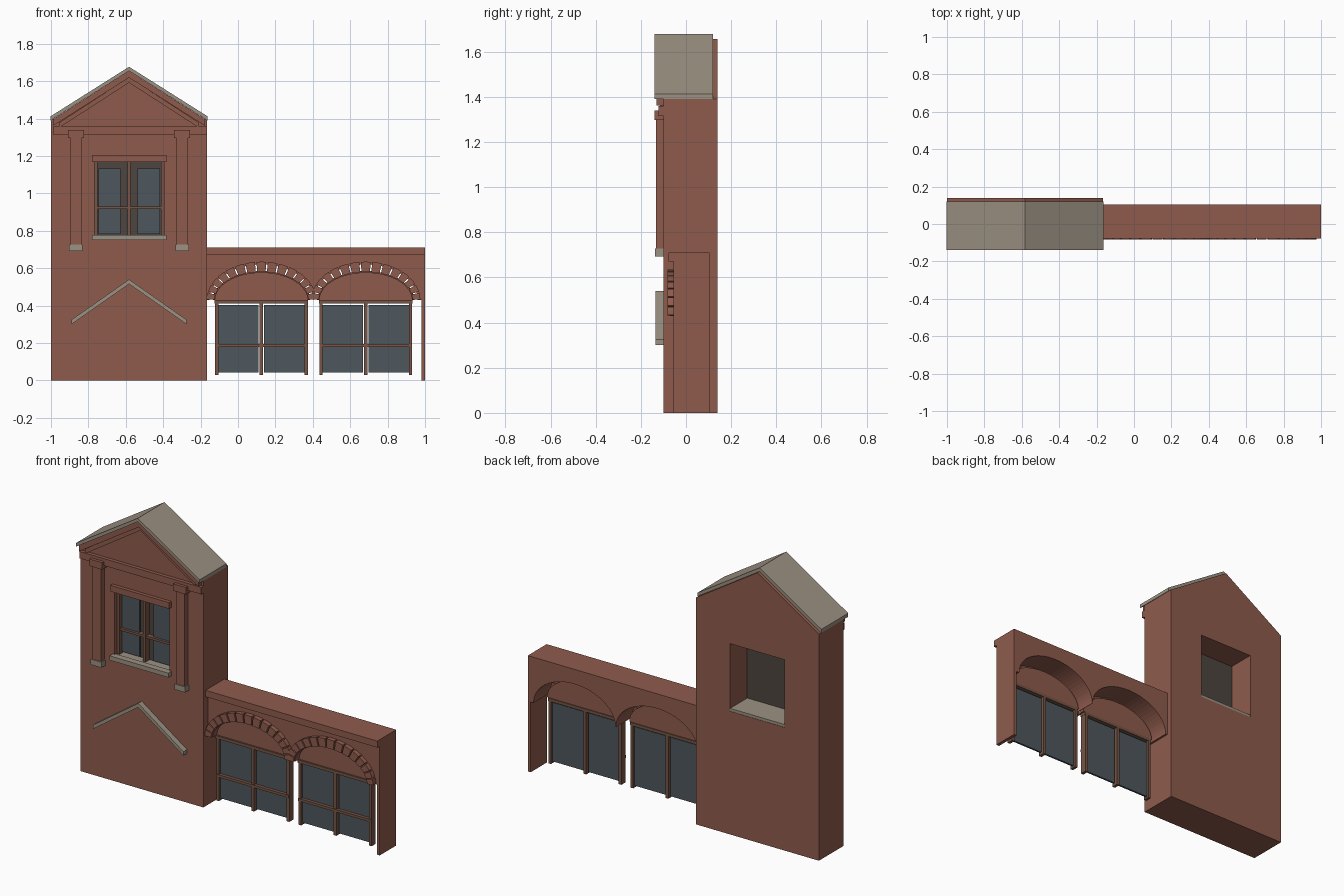
import bpy, bmesh, math

cube = bpy.data.objects.get("Cube")
if cube:
    bpy.data.objects.remove(cube, do_unlink=True)


def material(name, rgb):
    m = bpy.data.materials.new(name)
    m.use_nodes = True
    m.diffuse_color = (*rgb, 1)
    m.node_tree.nodes["Principled BSDF"].inputs["Base Color"].default_value = (*rgb, 1)
    return m


BRICK = material("red brick", (0.275, 0.105, 0.073))
STONE = material("pale stone", (0.33, 0.285, 0.225))
WOOD = material("brown wood", (0.18, 0.09, 0.06))
GLASS = material("grey glass", (0.075, 0.095, 0.11))
DARK = material("dark backing", (0.075, 0.06, 0.05))


def prism(name, loops, y0, y1, mat):
    """Extrude closed x-z outlines (the first outer, the rest holes) from y0 to y1."""
    bm = bmesh.new()
    for loop in loops:
        vs = [bm.verts.new((x, y0, z)) for x, z in loop]
        for a, b in zip(vs, vs[1:] + vs[:1]):
            bm.edges.new((a, b))
    bmesh.ops.triangle_fill(bm, edges=bm.edges[:], use_beauty=True)
    ext = bmesh.ops.extrude_face_region(bm, geom=bm.faces[:])
    moved = [g for g in ext["geom"] if isinstance(g, bmesh.types.BMVert)]
    bmesh.ops.translate(bm, verts=moved, vec=(0, y1 - y0, 0))
    bmesh.ops.recalc_face_normals(bm, faces=bm.faces[:])
    me = bpy.data.meshes.new(name)
    bm.to_mesh(me)
    bm.free()
    me.materials.append(mat)
    ob = bpy.data.objects.new(name, me)
    bpy.context.collection.objects.link(ob)
    return ob


def rect(x0, x1, z0, z1):
    return [(x0, z0), (x1, z0), (x1, z1), (x0, z1)]


def box(name, x0, x1, y0, y1, z0, z1, mat):
    return prism(name, [rect(x0, x1, z0, z1)], y0, y1, mat)


def chevron(name, half, eave, peak, thick, y0, y1, mat):
    """Bent strip centred on the tower; eave and peak are top heights."""
    pts = [(CX - half, eave), (CX, peak), (CX + half, eave),
           (CX + half, eave - thick), (CX, peak - thick), (CX - half, eave - thick)]
    return prism(name, [pts], y0, y1, mat)


def arc(cx, rx, rz, a0=0.0, a1=math.pi, n=32):
    angles = [a0 + (a1 - a0) * i / n for i in range(n + 1)]
    return [(cx + rx * math.cos(a), SPRING + rz * math.sin(a)) for a in angles]


CX = -0.5825
SPRING = 0.43
LEFT, EDGE = -1.0, -0.165

# Tower body with the window opening running through it
prism("tower_wall", [[(LEFT, 0), (EDGE, 0), (EDGE, 1.39), (CX, 1.655), (LEFT, 1.39)],
                     rect(-0.767, -0.395, 0.755, 1.17)], -0.1, 0.14, BRICK)

# Roof and pediment
chevron("roof", 0.42, 1.412, 1.677, 0.022, -0.14, 0.12, STONE)
chevron("pediment_outer_trim", 0.405, 1.398, 1.655, 0.036, -0.13, -0.1, BRICK)
chevron("pediment_inner_trim", 0.375, 1.378, 1.62, 0.028, -0.115, -0.1, BRICK)
box("pediment_band", -0.99, EDGE, -0.122, -0.1, 1.315, 1.358, BRICK)

# Pilasters
for side, x in (("right", CX - 0.284), ("left", CX + 0.284)):
    box(side + "_pilaster", x - 0.03, x + 0.03, -0.133, -0.1, 0.72, 1.31, BRICK)
    box(side + "_capital", x - 0.043, x + 0.043, -0.14, -0.1, 1.297, 1.34, BRICK)
    box(side + "_pilaster_base", x - 0.036, x + 0.036, -0.138, -0.1, 0.693, 0.727, STONE)

# Chevron moulding low on the tower
chevron("stone_chevron", 0.307, 0.325, 0.54, 0.024, -0.135, -0.1, STONE)

# Tower window
box("window_lintel", -0.78, -0.382, -0.122, -0.09, 1.168, 1.206, BRICK)
box("window_sill", -0.78, -0.382, -0.13, -0.09, 0.75, 0.777, STONE)
box("window_ledge", -0.766, -0.396, -0.095, 0.138, 0.752, 0.772, STONE)
box("window_backing", -0.767, -0.395, -0.035, -0.028, 0.77, 1.17, DARK)
for i, x in enumerate((-0.759, CX, -0.403)):
    box("window_post_%d" % i, x - 0.008, x + 0.008, -0.075, -0.035, 0.772, 1.17, WOOD)
box("window_rail", -0.767, -0.395, -0.07, -0.04, 0.917, 0.931, WOOD)
for side, x in (("right", -0.688), ("left", -0.477)):
    box(side + "_window_glass", x - 0.059, x + 0.059, -0.055, -0.045, 0.783, 1.133, GLASS)

# Low wall with two arched openings and an end pier
ARCHES = (("right", 0.125), ("left", 0.683))
outline = [(EDGE, 0.71), (1, 0.71), (1, 0), (0.98, 0), (0.98, SPRING)]
for _, cx in reversed(ARCHES):
    outline += arc(cx, 0.278, 0.19)
outline.append((EDGE, SPRING))
prism("arcade_wall", [outline], -0.055, 0.105, BRICK)
box("arcade_cornice", EDGE, 1, -0.078, -0.05, 0.67, 0.71, BRICK)

BLOCKS = 15
for side, cx in ARCHES:
    # Infill, thin rim and ring of separate arch blocks
    prism(side + "_arch_infill", [arc(cx, 0.26, 0.155)], -0.03, 0.0, BRICK)
    prism(side + "_arch_rim", [arc(cx, 0.256, 0.155) + arc(cx, 0.247, 0.145)[::-1]],
          -0.07, -0.025, BRICK)
    step = math.pi / BLOCKS
    for i in range(BLOCKS):
        a0, a1 = (i + 0.07) * step, (i + 0.93) * step
        wedge = arc(cx, 0.292, 0.205, a0, a1, 2) + arc(cx, 0.25, 0.15, a0, a1, 2)[::-1]
        prism("%s_arch_block_%d" % (side, i), [wedge], -0.083, -0.05, BRICK)

    # Glazed doors below the arch
    box(side + "_door_header", cx - 0.25, cx + 0.25, -0.04, 0.005, 0.412, SPRING, WOOD)
    box(side + "_door_rail", cx - 0.247, cx + 0.247, -0.04, -0.02, 0.178, 0.194, WOOD)
    for j in (-1, 0, 1):
        x = cx + j * 0.239
        box("%s_door_post_%d" % (side, j + 1), x - 0.009, x + 0.009, -0.035, 0.005,
            0.03, 0.415, WOOD)
    for j in (-1, 1):
        x = cx + j * 0.123
        box("%s_door_glass_%d" % (side, j + 1), x - 0.108, x + 0.108, -0.02, -0.008,
            0.042, 0.403, GLASS)
